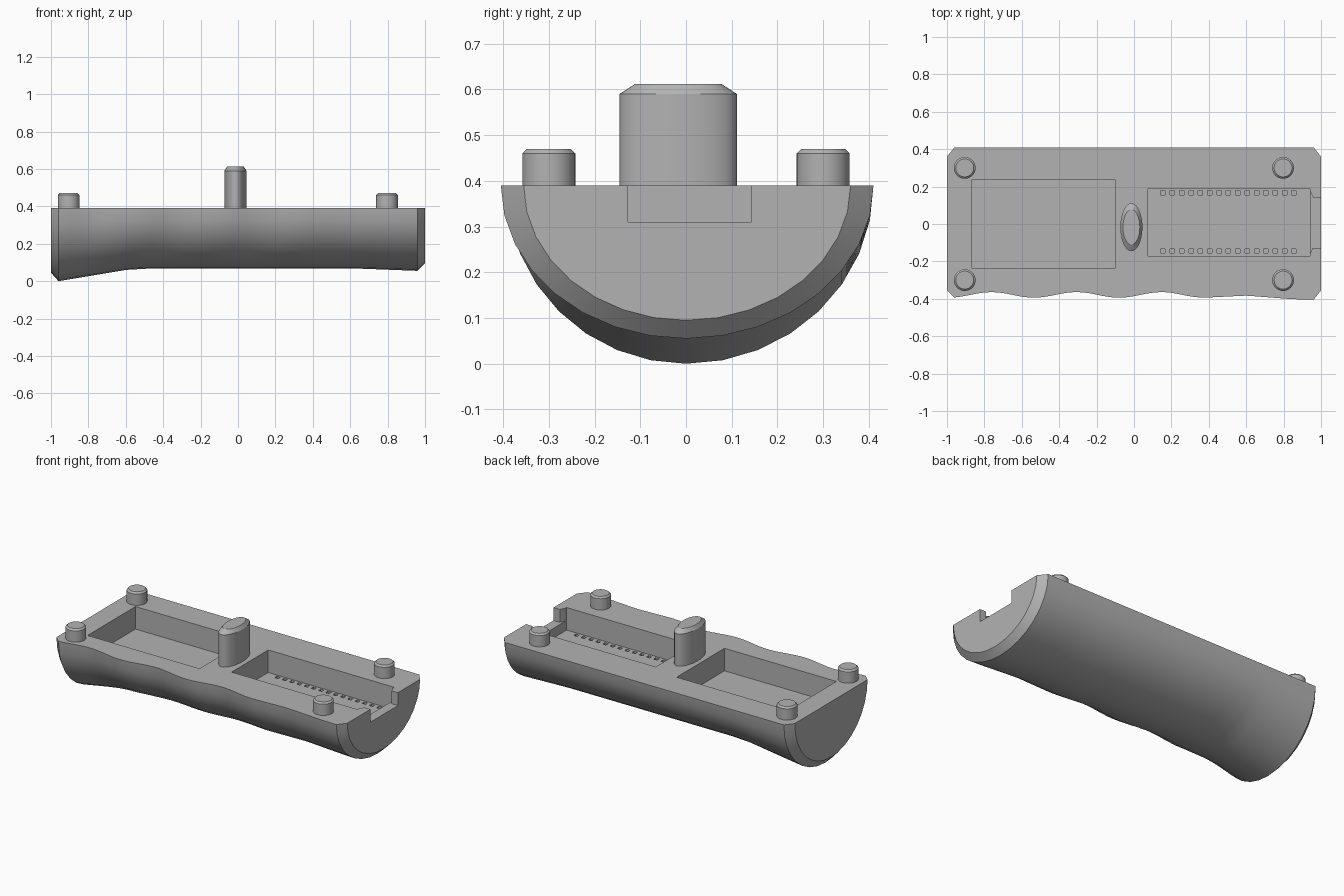
import bpy, bmesh, math

cube = bpy.data.objects.get("Cube")
if cube:
    bpy.data.objects.remove(cube, do_unlink=True)

TOP = 0.39      # flat mating face
FLOOR = 0.25    # pocket floors

grey = bpy.data.materials.new("plain grey")
grey.use_nodes = True
COLOUR = (0.45, 0.45, 0.45, 1)
grey.diffuse_color = COLOUR
grey.node_tree.nodes["Principled BSDF"].inputs["Base Color"].default_value = COLOUR


def make(name, bm):
    bmesh.ops.recalc_face_normals(bm, faces=bm.faces)
    mesh = bpy.data.meshes.new(name)
    bm.to_mesh(mesh)
    bm.free()
    mesh.materials.append(grey)
    ob = bpy.data.objects.new(name, mesh)
    bpy.context.collection.objects.link(ob)
    return ob


def loft(bm, rings):
    """Skin closed rings of points and cap both ends."""
    loops = [[bm.verts.new(p) for p in ring] for ring in rings]
    n = len(loops[0])
    for a, b in zip(loops, loops[1:]):
        for i in range(n):
            j = (i + 1) % n
            bm.faces.new((a[i], a[j], b[j], b[i]))
    bm.faces.new(loops[0])
    bm.faces.new(loops[-1])


def prism(bm, outline, z0, z1):
    loft(bm, [[(x, y, z) for x, y in outline] for z in (z0, z1)])


def rect(x0, x1, y0, y1):
    return [(x0, y0), (x1, y0), (x1, y1), (x0, y1)]


def smooth(ob):
    bpy.ops.object.select_all(action='DESELECT')
    ob.select_set(True)
    bpy.context.view_layer.objects.active = ob
    bpy.ops.object.shade_smooth_by_angle(angle=math.radians(30))


def interp(points, x):
    for (xa, a), (xb, b) in zip(points, points[1:]):
        if x <= xb:
            return a + (b - a) * (x - xa) / (xb - xa)
    return points[-1][1]


# Half-round grip body: finger waves on the front, straight back
BELLY = [(-0.96, 0.0), (-0.79, 0.028), (-0.6, 0.06), (-0.48, 0.067),
         (0.65, 0.067), (0.96, 0.055)]
TAIL = [(0.375, 0.394), (0.6, 0.383), (0.85, 0.402), (0.96, 0.405)]


def front_radius(x):
    if x > 0.375:
        return interp(TAIL, x)
    return 0.379 + 0.015 * math.cos(math.tau * (x + 0.08) / 0.455)


def section(x, front, back, depth):
    ring = []
    for k in range(17):
        a = math.pi * k / 16
        c = math.cos(a)
        ring.append((x, c * (back if c > 0 else front), TOP - depth * math.sin(a)))
    return ring


rings = [section(-1, 0.355, 0.36, 0.345)]
STEPS = 48
for i in range(STEPS + 1):
    x = -0.96 + 1.92 * i / STEPS
    rings.append(section(x, front_radius(x), 0.41, TOP - interp(BELLY, x)))
rings.append(section(1, 0.355, 0.36, 0.295))
bm = bmesh.new()
loft(bm, rings)
body = make("grip_body", bm)

# Cutters: two pockets, cable notch with tapered mouth, pin holes
pockets = bmesh.new()
prism(pockets, rect(-0.87, -0.10, -0.235, 0.235), FLOOR, 0.5)
prism(pockets, rect(0.075, 0.94, -0.17, 0.19), FLOOR, 0.5)
notch = bmesh.new()
prism(notch, [(0.92, -0.16), (0.94, -0.16), (0.957, -0.127), (1.1, -0.127),
              (1.1, 0.143), (0.957, 0.143), (0.94, 0.18), (0.92, 0.18)], 0.31, 0.5)
holes = bmesh.new()
for i in range(15):
    x = 0.155 + 0.05 * i
    for y in (-0.145, 0.167):
        prism(holes, rect(x - 0.012, x + 0.012, y - 0.011, y + 0.011), 0.22, 0.28)

for name, cut in (("pocket_cutter", pockets), ("notch_cutter", notch),
                  ("pin_hole_cutter", holes)):
    cutter = make(name, cut)
    cutter.hide_render = True
    mod = body.modifiers.new(name, 'BOOLEAN')
    mod.operation = 'DIFFERENCE'
    mod.solver = 'EXACT'
    mod.object = cutter
    bpy.context.view_layer.objects.active = body
    bpy.ops.object.modifier_apply(modifier=name)
    bpy.data.objects.remove(cutter, do_unlink=True)
smooth(body)


# Posts with a chamfered top edge
def post(name, cx, cy, rx, ry, top, drop, inset_x, inset_y):
    rings = []
    for z, ix, iy in ((TOP - 0.02, 0, 0), (top - drop, 0, 0), (top, inset_x, inset_y)):
        rings.append([(cx + (rx - ix) * math.cos(math.tau * k / 40),
                       cy + (ry - iy) * math.sin(math.tau * k / 40), z)
                      for k in range(40)])
    bm = bmesh.new()
    loft(bm, rings)
    smooth(make(name, bm))


for end, x in (("right", -0.905), ("left", 0.797)):
    for side, y in (("front", -0.3), ("back", 0.3)):
        post(f"{side}_{end}_peg", x, y, 0.058, 0.058, 0.47, 0.01, 0.01, 0.01)
post("centre_post", -0.014, -0.017, 0.059, 0.128, 0.612, 0.022, 0.014, 0.034)
